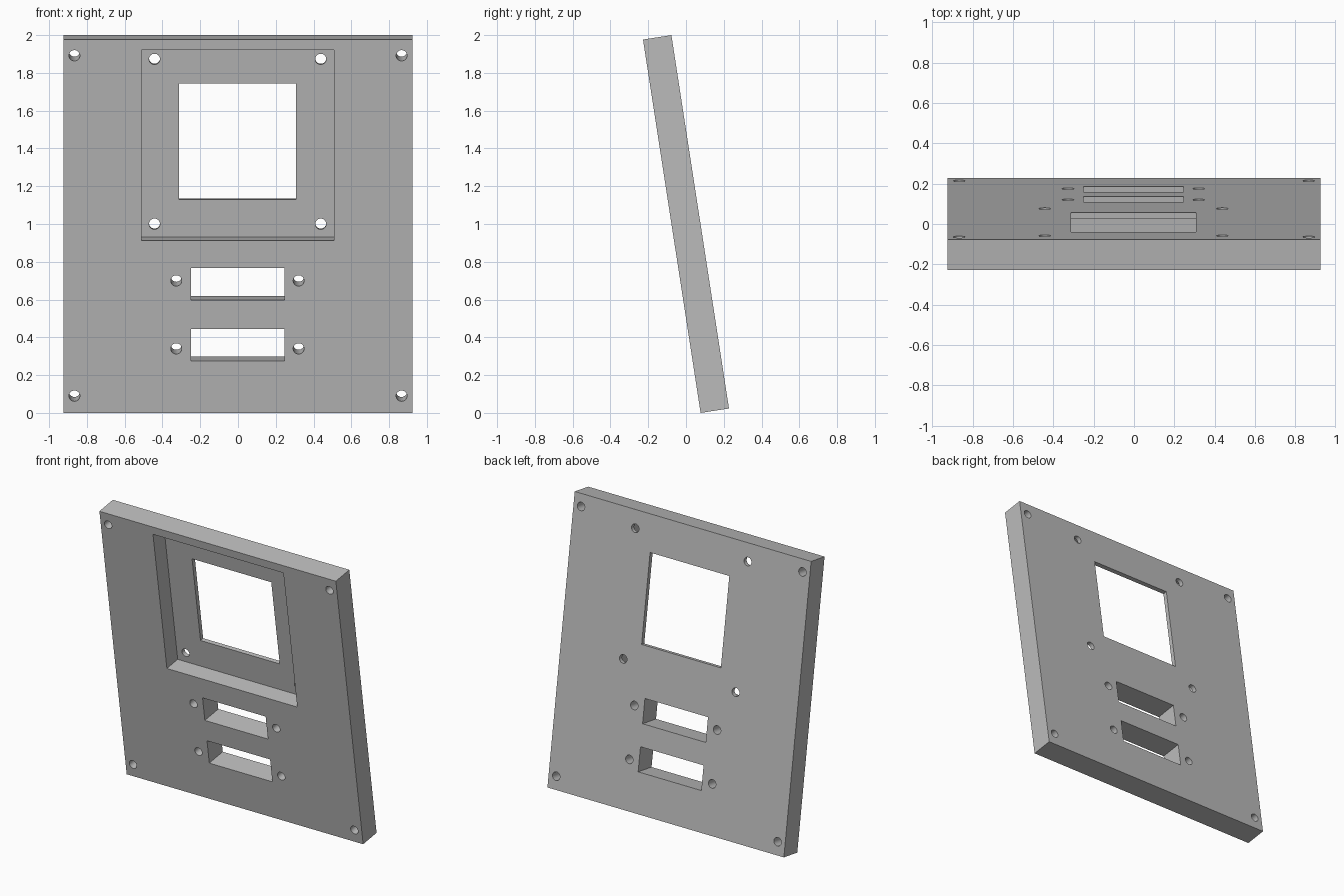
import bpy, bmesh, math
from mathutils import Matrix, Vector

if "Cube" in bpy.data.objects:
    bpy.data.objects.remove(bpy.data.objects["Cube"])

WIDTH, HEIGHT, THICK = 1.85, 2.0, 0.152
POCKET_DEPTH = 0.122
HOLE_RADIUS = 0.029
TILT = math.radians(8.77)


def add_box(bm, x0, x1, y0, y1, z0, z1):
    size = Vector((x1 - x0, y1 - y0, z1 - z0))
    centre = Vector((x0 + x1, y0 + y1, z0 + z1)) / 2
    bmesh.ops.create_cube(bm, size=1, matrix=Matrix.Translation(centre) @ Matrix.Diagonal(size).to_4x4())


def add_hole(bm, x, z):
    spin = Matrix.Rotation(math.pi / 2, 4, 'X')
    bmesh.ops.create_cone(bm, cap_ends=True, segments=32, radius1=HOLE_RADIUS, radius2=HOLE_RADIUS,
                          depth=1, matrix=Matrix.Translation((x, 0, z)) @ spin)


def make_object(name, bm):
    mesh = bpy.data.meshes.new(name)
    bm.to_mesh(mesh)
    bm.free()
    obj = bpy.data.objects.new(name, mesh)
    bpy.context.collection.objects.link(obj)
    return obj


# Plate, upright with its front face on y = 0
bm = bmesh.new()
add_box(bm, -WIDTH / 2, WIDTH / 2, 0, THICK, 0, HEIGHT)
panel = make_object("mounting_panel", bm)

# Square pocket sunk into the front
bm = bmesh.new()
add_box(bm, -0.512, 0.508, -0.2, POCKET_DEPTH, 0.923, 1.943)
pocket = make_object("pocket_cutter", bm)

# Window, two connector slots and all screw holes, cut right through
bm = bmesh.new()
add_box(bm, -0.312, 0.308, -0.2, 0.4, 1.124, 1.745)
for bottom, top in ((0.604, 0.775), (0.279, 0.449)):
    add_box(bm, -0.249, 0.245, -0.2, 0.4, bottom, top)
hole_rows = [(0.866, 0, (0.091, 1.914)),         # panel corners
             (0.44, -0.002, (0.993, 1.876)),     # pocket corners
             (0.324, -0.003, (0.344, 0.708))]    # beside the slots
for half_gap, centre_x, heights in hole_rows:
    for z in heights:
        for side in (-1, 1):
            add_hole(bm, centre_x + side * half_gap, z)
openings = make_object("openings_cutter", bm)

# Cut the panel
bpy.context.view_layer.objects.active = panel
for cutter in (pocket, openings):
    cutter.hide_render = True
    mod = panel.modifiers.new(cutter.name, 'BOOLEAN')
    mod.operation = 'DIFFERENCE'
    mod.solver = 'EXACT'
    mod.object = cutter
    bpy.ops.object.modifier_apply(modifier=mod.name)
for cutter in (pocket, openings):
    bpy.data.objects.remove(cutter)

# Single grey finish
grey = bpy.data.materials.new("plain_grey")
grey.use_nodes = True
colour = (0.5, 0.5, 0.5, 1)
grey.diffuse_color = colour
grey.node_tree.nodes["Principled BSDF"].inputs["Base Color"].default_value = colour
panel.data.materials.clear()
panel.data.materials.append(grey)

# Lean the panel forward, resting on its front bottom edge
panel.rotation_euler.x = TILT
panel.location.y = (HEIGHT * math.sin(TILT) - THICK * math.cos(TILT)) / 2

bpy.ops.object.select_all(action='DESELECT')
panel.select_set(True)
bpy.ops.object.shade_smooth_by_angle(angle=math.radians(30))
